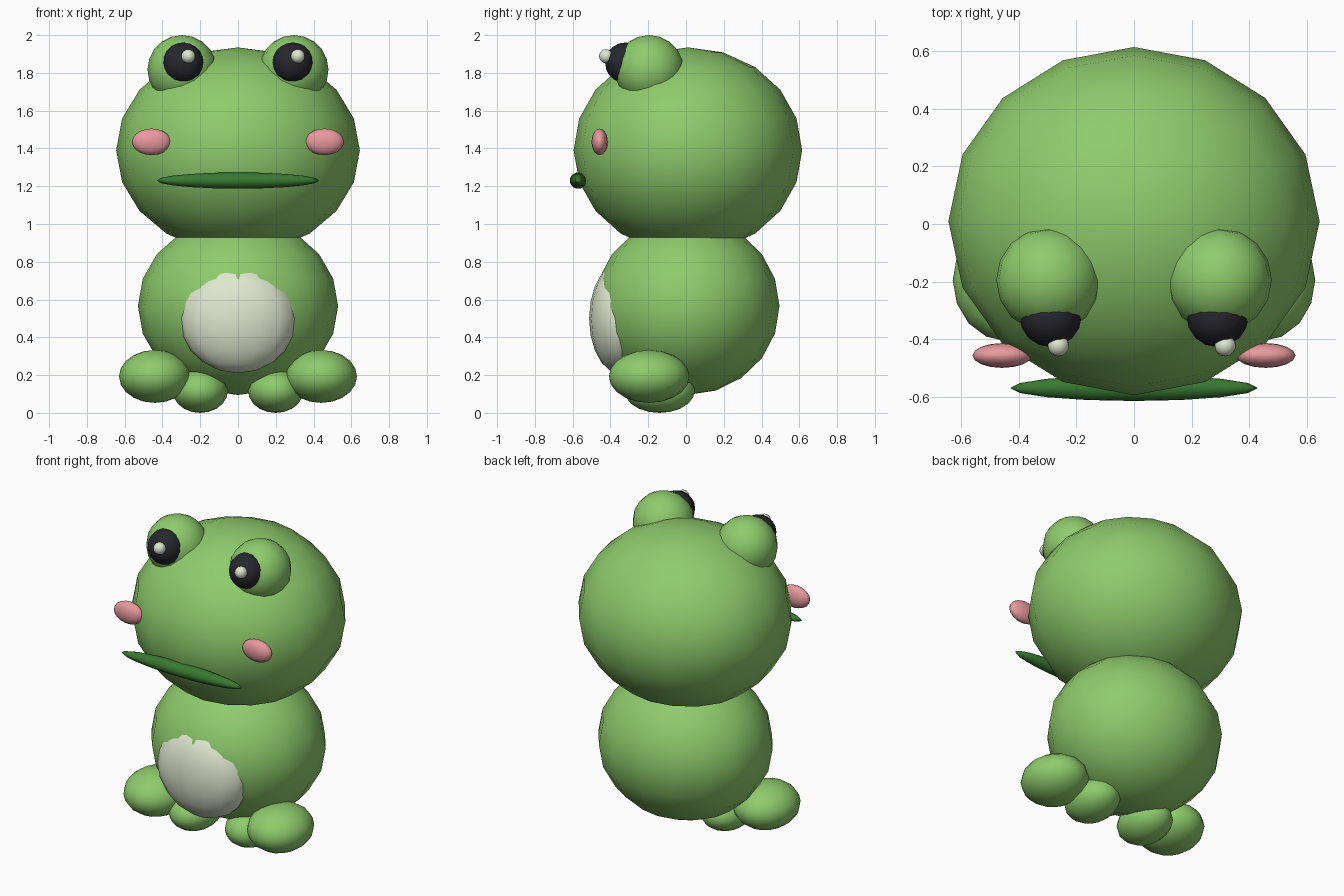
import bpy

cube = bpy.data.objects.get("Cube")
if cube:
    bpy.data.objects.remove(cube, do_unlink=True)


def make_material(name, rgb):
    mat = bpy.data.materials.new(name)
    mat.use_nodes = True
    mat.diffuse_color = (*rgb, 1)
    mat.node_tree.nodes["Principled BSDF"].inputs["Base Color"].default_value = (*rgb, 1)
    return mat


green = make_material("leaf green", (0.27, 0.60, 0.15))
dark_green = make_material("dark green", (0.04, 0.19, 0.03))
black = make_material("soft black", (0.02, 0.02, 0.028))
pink = make_material("blush pink", (0.80, 0.32, 0.34))
cream = make_material("cream", (0.80, 0.87, 0.68))


def ellipsoid(name, center, radii, mat):
    """Smooth squashed sphere."""
    bpy.ops.mesh.primitive_uv_sphere_add(segments=16, ring_count=10, radius=1, location=center)
    obj = bpy.context.object
    obj.name = name
    obj.scale = radii
    bpy.ops.object.transform_apply(location=False, rotation=False, scale=True)
    bpy.ops.object.shade_smooth()
    obj.data.materials.append(mat)
    return obj


# Trunk and face
ellipsoid("body", (0, 0.005, 0.565), (0.53, 0.49, 0.47), green)
ellipsoid("head", (0, 0.01, 1.39), (0.645, 0.605, 0.545), green)
ellipsoid("belly_patch", (0, -0.353, 0.50), (0.308, 0.16, 0.29), cream)
ellipsoid("mouth", (0, -0.57, 1.23), (0.43, 0.045, 0.043), dark_green)

# Paired parts
for side, s in (("left", 1), ("right", -1)):
    ellipsoid(side + "_eye_bulge", (s * 0.296, -0.195, 1.817), (0.183, 0.183, 0.183), green)
    ellipsoid(side + "_pupil", (s * 0.29, -0.32, 1.853), (0.108, 0.108, 0.108), black)
    # Both glints sit on the same side of their pupils
    ellipsoid(side + "_eye_glint", (s * 0.29 + 0.027, -0.423, 1.888), (0.037, 0.037, 0.037), cream)
    ellipsoid(side + "_cheek", (s * 0.458, -0.457, 1.435), (0.103, 0.043, 0.07), pink)
    ellipsoid(side + "_leg", (s * 0.44, -0.195, 0.193), (0.19, 0.213, 0.14), green)
    ellipsoid(side + "_foot", (s * 0.2, -0.14, 0.118), (0.147, 0.187, 0.118), green)
